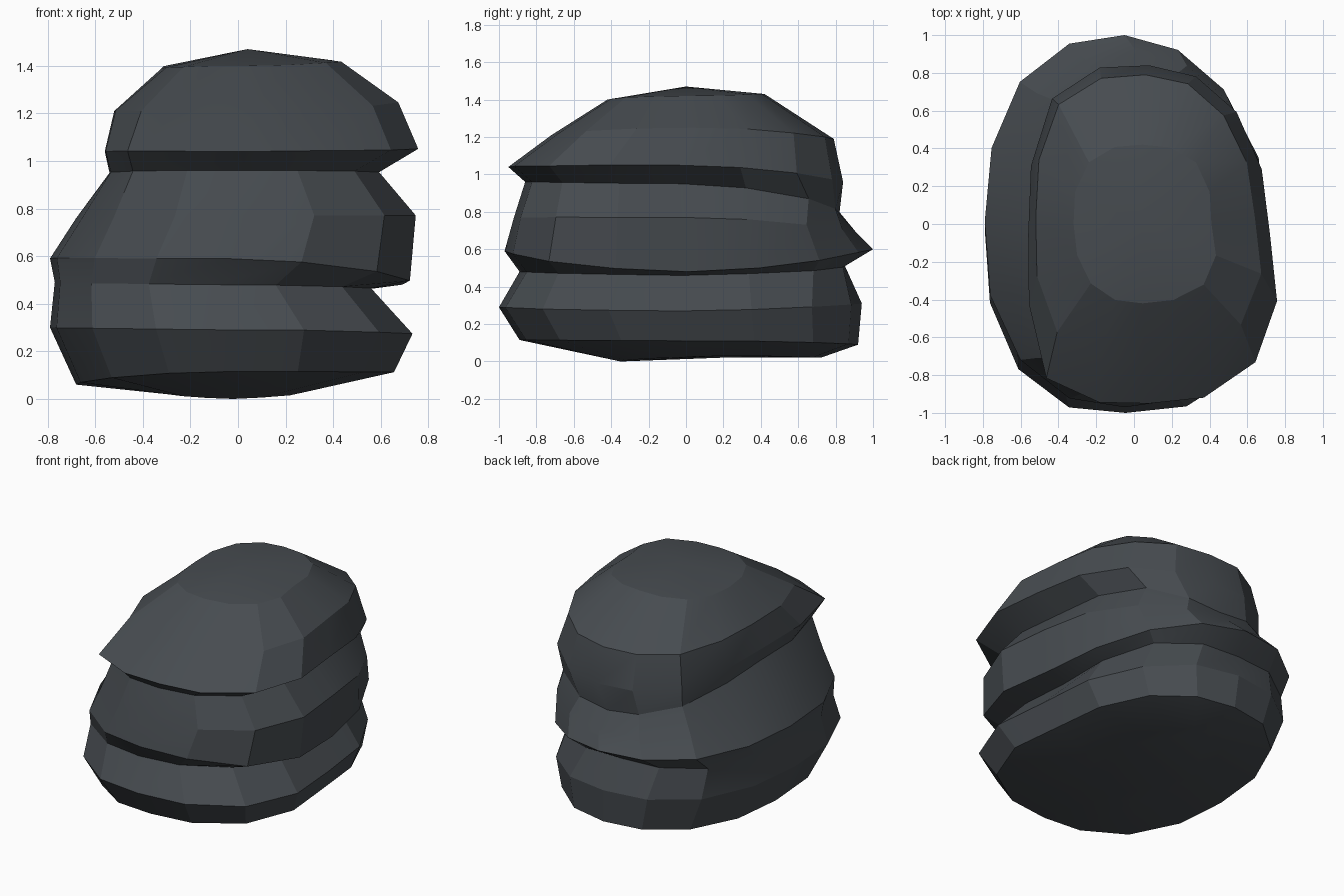
import bpy, bmesh, math, random

if "Cube" in bpy.data.objects:
    bpy.data.objects.remove(bpy.data.objects["Cube"])
random.seed(4)

# Slate grey stone
stone = bpy.data.materials.new("dark slate stone")
stone.diffuse_color = (0.062, 0.071, 0.080, 1)
stone.use_nodes = True
stone.node_tree.nodes["Principled BSDF"].inputs["Base Color"].default_value = stone.diffuse_color

COLS = 16

# Horizontal outlines from bottom to top:
# (left x, right x, front y, back y, front z, right z, back z, left z,
#  squareness of the back right, back left and front left corners)
RINGS = [
    (-0.30, 0.26, -0.35, 0.72, 0.00, 0.03, 0.02, 0.02, 2.0, 2.2, 2.4),   # underside
    (-0.68, 0.62, -0.89, 0.92, 0.115, 0.11, 0.09, 0.06, 2.3, 2.3, 2.7),  # lower slab foot
    (-0.79, 0.70, -1.00, 0.94, 0.29, 0.27, 0.31, 0.30, 2.2, 2.4, 2.6),   # lower slab crest
    (-0.77, 0.54, -0.89, 0.85, 0.48, 0.46, 0.51, 0.49, 3.2, 2.7, 2.6),   # lower groove
    (-0.79, 0.69, -0.97, 1.00, 0.59, 0.48, 0.60, 0.59, 2.0, 2.4, 2.4),   # middle slab crest
    (-0.68, 0.71, -0.92, 0.91, 0.77, 0.77, 0.69, 0.76, 2.0, 2.5, 2.7),   # middle slab shoulder
    (-0.54, 0.56, -0.86, 0.82, 0.96, 0.95, 0.79, 0.95, 3.2, 3.2, 3.4),   # upper groove
    (-0.56, 0.72, -0.95, 0.84, 1.04, 1.05, 0.96, 1.04, 2.1, 3.2, 4.4),   # top slab rim
    (-0.52, 0.64, -0.72, 0.79, 1.21, 1.25, 1.19, 1.21, 2.1, 3.0, 3.2),   # top slab shoulder
    (-0.32, 0.41, -0.42, 0.42, 1.40, 1.42, 1.43, 1.39, 2.8, 2.8, 2.4),   # crown
]


def ring_points(xl, xr, yf, yb, zf, zr, zb, zl, br, bl, fl):
    pts = []
    for i in range(COLS):
        a = 2 * math.pi * i / COLS
        c, s = math.cos(a), math.sin(a)
        power = (br if c > 0 else bl) if s > 0 else (2.5 if c > 0 else fl)
        r = (abs(c) ** power + abs(s) ** power) ** (-1 / power)
        j = 0 if i % (COLS // 4) == 0 else random.uniform(-0.008, 0.008)
        x = (xl + xr) / 2 + (xr - xl) / 2 * c * (r + j)
        y = (yf + yb) / 2 + (yb - yf) / 2 * s * (r + j)
        if c > 0 and s < 0:          # fuller front right corner
            x *= 1 - 0.28 * c * s
        z = (zr if c > 0 else zl) * c * c + (zb if s > 0 else zf) * s * s
        pts.append((x, y, z + abs(j) * 0.3))
    return pts


# Layered rock: outlines bridged together and closed at both ends
bm = bmesh.new()
rings = [[bm.verts.new(p) for p in ring_points(*r)] for r in RINGS]
for lo, hi in zip(rings, rings[1:]):
    for i in range(COLS):
        k = (i + 1) % COLS
        bm.faces.new((lo[i], lo[k], hi[k], hi[i]))
bm.faces.new(rings[0][::-1])
peak = bm.verts.new((0.04, 0, 1.47))
for i in range(COLS):
    bm.faces.new((rings[-1][i], rings[-1][(i + 1) % COLS], peak))
bmesh.ops.recalc_face_normals(bm, faces=bm.faces)

mesh = bpy.data.meshes.new("layered_rock")
bm.to_mesh(mesh)
bm.free()
mesh.materials.append(stone)
rock = bpy.data.objects.new("layered_rock", mesh)
bpy.context.collection.objects.link(rock)

# Soft facets with crisp ledges
bpy.context.view_layer.objects.active = rock
rock.select_set(True)
bpy.ops.object.shade_smooth_by_angle(angle=math.radians(18))
